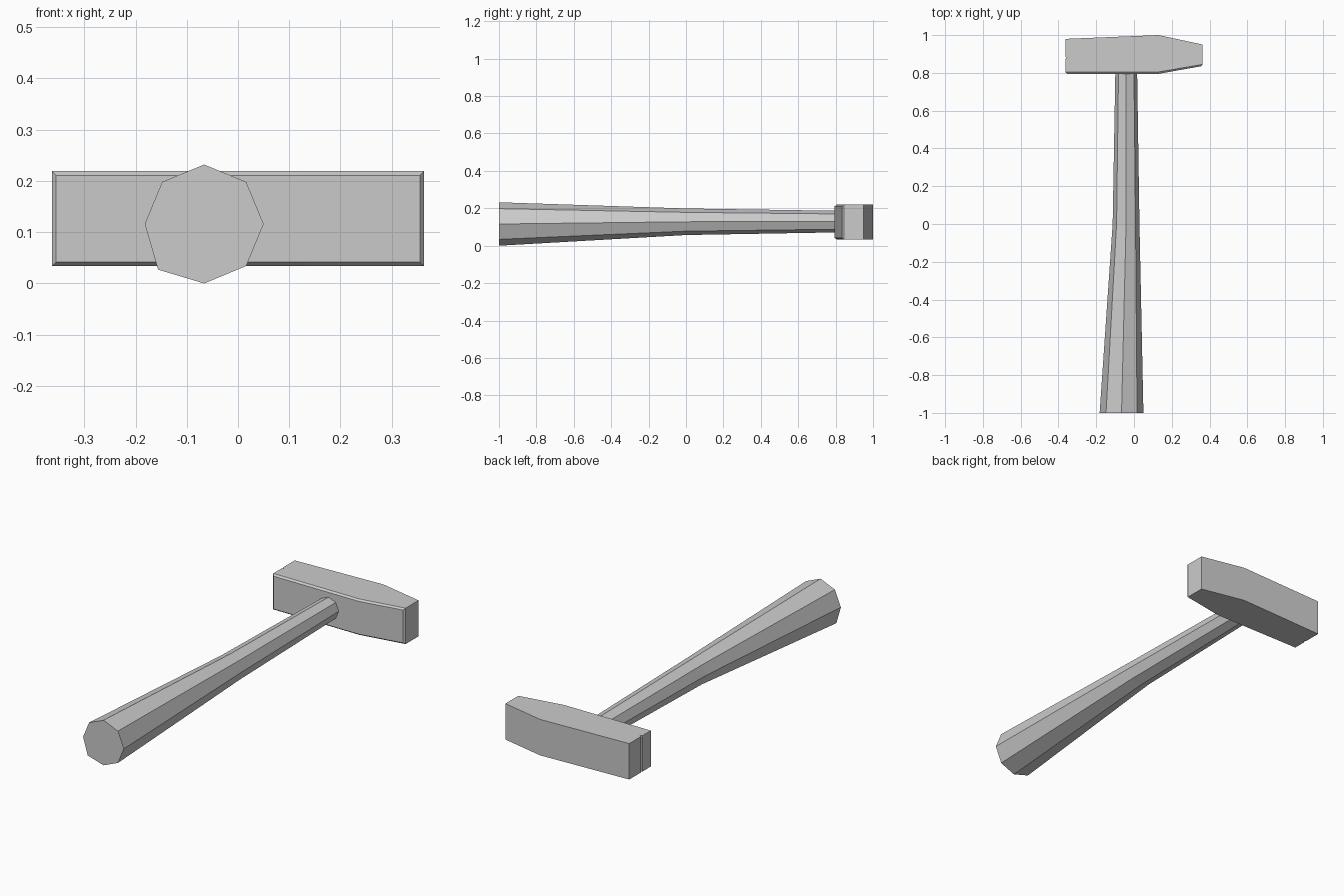
import bpy, bmesh, math
from mathutils import Vector

cube = bpy.data.objects.get("Cube")
if cube:
    bpy.data.objects.remove(cube, do_unlink=True)

# One plain grey for the whole tool
grey = bpy.data.materials.new("plain_grey")
grey.use_nodes = True
colour = (0.6, 0.6, 0.6, 1)
grey.diffuse_color = colour
grey.node_tree.nodes["Principled BSDF"].inputs["Base Color"].default_value = colour


def loft(name, rings):
    """Join matching rings of points and cap both ends."""
    bm = bmesh.new()
    loops = [[bm.verts.new(p) for p in ring] for ring in rings]
    n = len(loops[0])
    for a, b in zip(loops, loops[1:]):
        for i in range(n):
            j = (i + 1) % n
            bm.faces.new((a[i], a[j], b[j], b[i]))
    bm.faces.new(loops[0])
    bm.faces.new(loops[-1])
    bmesh.ops.recalc_face_normals(bm, faces=bm.faces)
    mesh = bpy.data.meshes.new(name)
    bm.to_mesh(mesh)
    bm.free()
    mesh.materials.append(grey)
    obj = bpy.data.objects.new(name, mesh)
    bpy.context.collection.objects.link(obj)
    return obj


# Handle: tapering octagon, slightly uneven at one lower corner of the butt
def octagon(y, x, z, r):
    return [Vector((x + r * math.cos(k * math.pi / 4), y, z + r * math.sin(k * math.pi / 4)))
            for k in range(8)]


butt = octagon(-1, -0.066, 0.116, 0.116)
butt[5] += Vector((-0.008, 0, -0.007))
loft("handle", [butt, octagon(0, -0.042, 0.128, 0.071), octagon(0.85, -0.041, 0.129, 0.057)])

# Head: back slab, then a narrow groove and a chamfered striking-side edge
END, LOW, HIGH, BEV = 0.363, 0.034, 0.219, 0.008


def head_ring(left_y, mid_y, right_y, inset=0, left_inset=0):
    """Rectangle following the bent plan of the head, with a bend at the taper."""
    lo, hi = LOW + inset, HIGH - inset
    plan = [(-END + inset + left_inset, left_y), (0.13, mid_y), (END - inset, right_y)]
    return ([Vector((x, y, lo)) for x, y in plan]
            + [Vector((x, y, hi)) for x, y in reversed(plan)])


loft("head", [
    head_ring(0.98, 1.0, 0.95),
    head_ring(0.886, 0.9, 0.9),
    head_ring(0.880, 0.895, 0.895, 0, BEV),
    head_ring(0.874, 0.89, 0.89),
    head_ring(0.805, 0.805, 0.845),
    head_ring(0.795, 0.795, 0.835, BEV),
])
